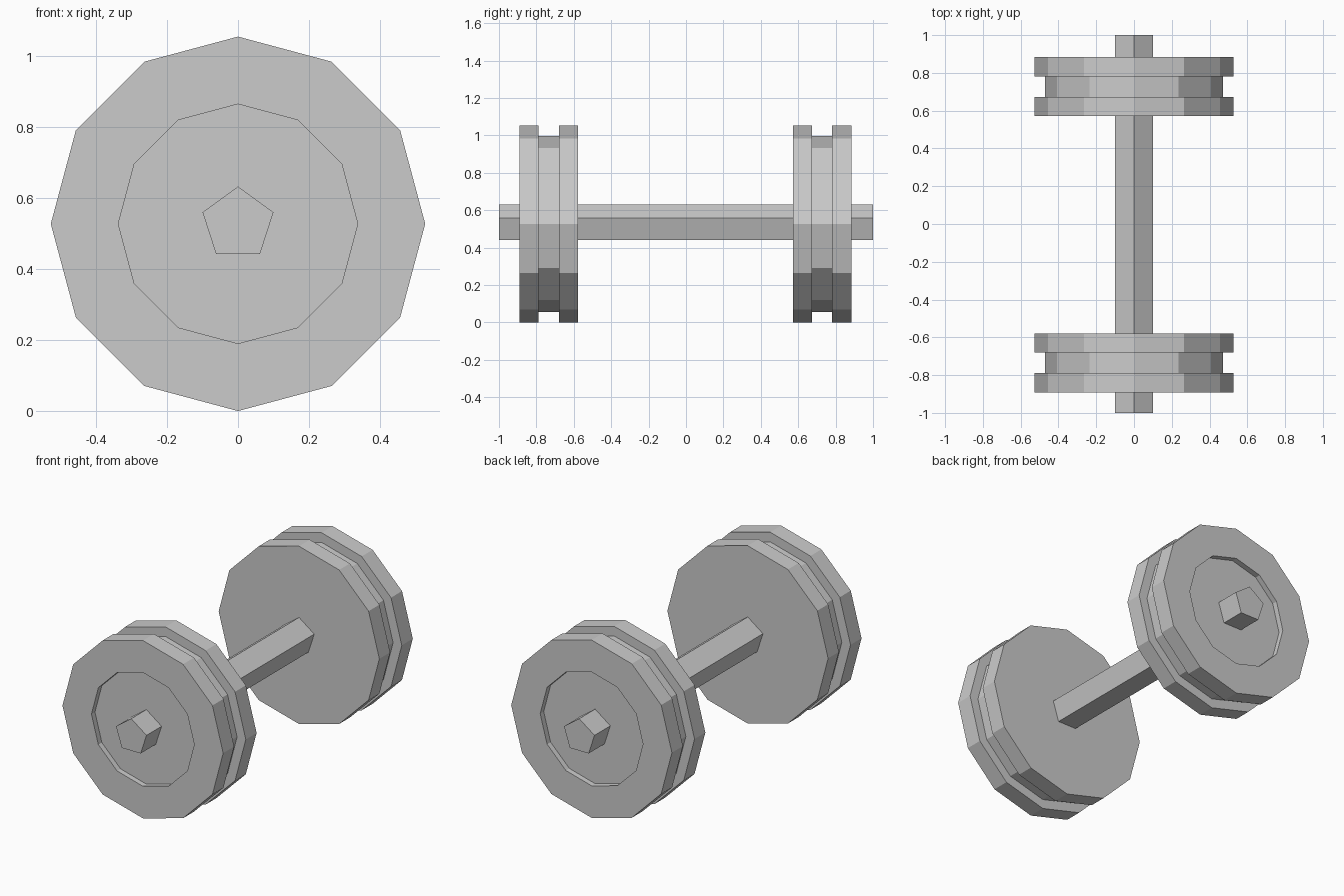
import bpy, bmesh
from math import sin, cos, tau

if "Cube" in bpy.data.objects:
    bpy.data.objects.remove(bpy.data.objects["Cube"], do_unlink=True)

AXIS_Z = 0.527    # height of the bar's axis
SHIFT = -0.0035   # both weights sit a hair toward the front

steel = bpy.data.materials.new("grey steel")
steel.use_nodes = True
colour = (0.6, 0.6, 0.6, 1)
steel.diffuse_color = colour
steel.node_tree.nodes["Principled BSDF"].inputs["Base Color"].default_value = colour


def lathe(name, profile, sides):
    """Turn (radius, y) points around the y axis, one corner up, ends capped."""
    bm = bmesh.new()
    rings = [[bm.verts.new((r * sin(tau * i / sides), y, AXIS_Z + r * cos(tau * i / sides)))
              for i in range(sides)] for r, y in profile]
    for a, b in zip(rings, rings[1:]):
        for i in range(sides):
            j = (i + 1) % sides
            bm.faces.new((a[i], a[j], b[j], b[i]))
    bm.faces.new(rings[0])
    bm.faces.new(rings[-1])
    bmesh.ops.recalc_face_normals(bm, faces=bm.faces)
    mesh = bpy.data.meshes.new(name)
    bm.to_mesh(mesh)
    bm.free()
    mesh.materials.append(steel)
    obj = bpy.data.objects.new(name, mesh)
    bpy.context.collection.objects.link(obj)
    return obj


# Five-sided handle bar
lathe("handle_bar", [(0.105, -1), (0.105, 1)], 5)

# Twelve-sided weights: flat inside, grooved rim, shallow dish outside
RIM, GROOVE, DISH = 0.527, 0.47, 0.337
weight = [(RIM, 0.575), (RIM, 0.676), (GROOVE, 0.676), (GROOVE, 0.785),
          (RIM, 0.785), (RIM, 0.888), (DISH, 0.888), (DISH, 0.855)]
for name, side in (("front_weight", -1), ("back_weight", 1)):
    lathe(name, [(r, side * y + SHIFT) for r, y in weight], 12)
